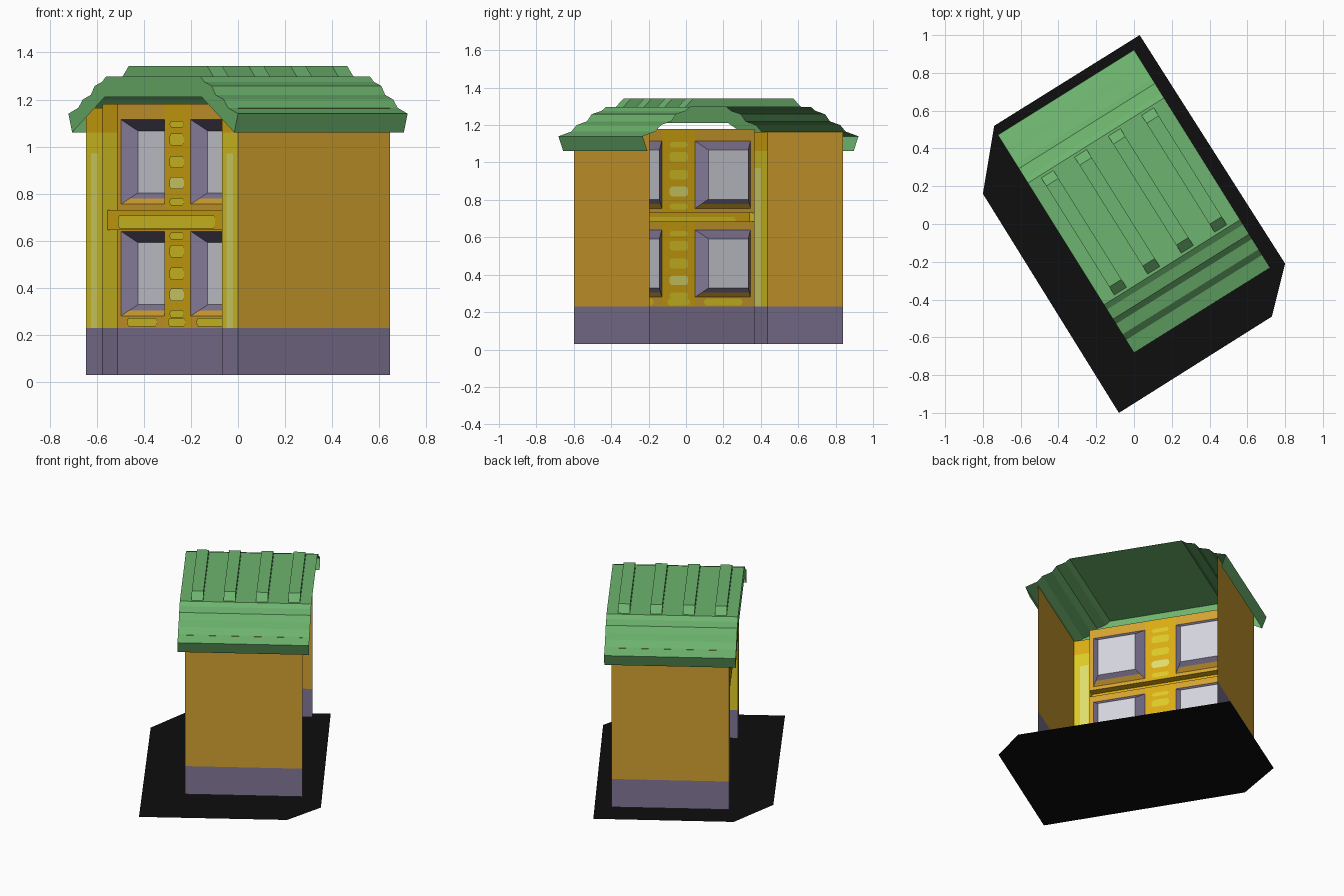
import bpy, math

if "Cube" in bpy.data.objects:
    bpy.data.objects.remove(bpy.data.objects["Cube"])

def srgb(r, g, b):
    f = lambda c: c / 12.92 if c <= 0.04045 else ((c + 0.055) / 1.055) ** 2.4
    return (f(r / 255), f(g / 255), f(b / 255), 1)

COLOURS = {"ochre": (212, 162, 48), "plum_grey": (130, 119, 150), "roof_green": (109, 180, 110),
           "gold": (218, 172, 18), "yellow": (222, 203, 38), "pale_yellow": (224, 222, 110),
           "pane_grey": (212, 212, 222), "black": (14, 14, 14)}
MATS = {}
for n, c in COLOURS.items():
    MATS[n] = bpy.data.materials.new(n)
    MATS[n].diffuse_color = srgb(*c)

# local frame: x = depth (facade at -x), y = length, turned 32 degrees
CENTRE, TURN = (0, 0.12, 0), math.radians(32)


def build(name, faces, turned=True):
    """faces: list of (points, colour name)"""
    verts, index, polys = [], {}, []
    for pts, _ in faces:
        poly = []
        for p in pts:
            k = tuple(round(c, 5) for c in p)
            if k not in index:
                index[k] = len(verts)
                verts.append(k)
            poly.append(index[k])
        polys.append(poly)
    me = bpy.data.meshes.new(name)
    me.from_pydata(verts, [], polys)
    used = sorted({c for _, c in faces})
    for c in used:
        me.materials.append(MATS[c])
    for p, (_, c) in zip(me.polygons, faces):
        p.material_index = used.index(c)
    ob = bpy.data.objects.new(name, me)
    bpy.context.collection.objects.link(ob)
    if turned:
        ob.location, ob.rotation_euler[2] = CENTRE, TURN
    return ob


def grid(place, a_breaks, z_breaks, rule, flip=False):
    """sheet of cells; place(a, z) gives a point, rule(a, z) a colour or None"""
    out = []
    for a, b in zip(a_breaks, a_breaks[1:]):
        for z, w in zip(z_breaks, z_breaks[1:]):
            c = rule((a + b) / 2, (z + w) / 2)
            if c:
                pts = [place(a, z), place(b, z), place(b, w), place(a, w)]
                out.append((pts[::-1] if flip else pts, c))
    return out


def extrude(profile, x0, x1, colour, closed=False):
    """sweep a (y, z) profile along x"""
    out = [([(x0, *p), (x0, *q), (x1, *q), (x1, *p)], colour)
           for p, q in zip(profile, profile[1:])]
    if closed:
        out += [([(x0, *p) for p in profile[::-1]], colour), ([(x1, *p) for p in profile], colour)]
    return out


def plate(x, y, z, w, h, cut):
    """thin painted patch with clipped corners, showing on both sides of a sheet"""
    o = [(-w, -h + cut), (-w + cut, -h), (w - cut, -h), (w, -h + cut),
         (w, h - cut), (w - cut, h), (-w + cut, h), (-w, h - cut)]
    return [(x, y + a, z + b) for a, b in o]


def patch(x, y, z, w, h, colour, cut=0.012):
    return [(plate(x - 0.004, y, z, w, h, cut)[::-1], colour),
            (plate(x + 0.004, y, z, w, h, cut), colour)]


D, L, COL, RX = 0.38, 0.61, 0.48, -0.303   # half depth, half length, recess edge, recess plane

# ground plate
build("ground_plate", [([(0.03, 1, 0), (-0.74, 0.52, 0), (-0.8, 0.16, 0),
                         (-0.08, -1, 0), (0.73, -0.49, 0), (0.8, -0.21, 0)], "black")], False)

# end walls, corner pillars and recess sides
wall = lambda a, z: "plum_grey" if z < 0.23 else "ochre"
for s, tag in ((-1, "near"), (1, "far")):
    build(f"end_wall_{tag}", grid(lambda a, z: (a, s * L, z), [-D, D], [0.03, 0.23, 1.163],
                                  wall, s > 0))

    def pillar(a, z):
        if z < 0.23:
            return "plum_grey"
        if z > 1.06:
            return "gold"
        return "pale_yellow" if 0.515 < a < 0.57 and z < 0.97 else "yellow"
    faces = grid(lambda a, z: (-D, s * a, z), [COL, 0.515, 0.57, L],
                 [0.03, 0.23, 0.97, 1.06, 1.163], pillar, s > 0)
    faces += grid(lambda a, z: (a, s * COL, z), [-D, RX], [0.03, 0.23, 1.06, 1.18],
                  lambda a, z: pillar(0, z), s < 0)
    build(f"corner_pillar_{tag}", faces)

# recessed facade with window openings and a slot behind the ledge
W0, W1 = 0.105, 0.455
WINDOW_Z = ((0.28, 0.64), (0.755, 1.115))


def facade(a, z):
    if z < 0.23:
        return "plum_grey"
    if 0.685 < z < 0.73 or (W0 < abs(a) < W1 and any(l < z < h for l, h in WINDOW_Z)):
        return None
    return "gold" if abs(a) < W0 else "ochre"


build("facade", grid(lambda a, z: (RX, a, z), [-COL, -W1, -W0, W0, W1, COL],
                     [0.03, 0.23, 0.28, 0.64, 0.685, 0.73, 0.755, 1.115, 1.18], facade, True))

# windows: two tapered rings and a pane
for s in (-1, 1):
    for i, (lo, hi) in enumerate(WINDOW_Z):
        mid_y, mid_z = s * (W0 + W1) / 2, (lo + hi) / 2
        rings = []
        for k in (0, 0.5, 1):
            w, h, x = 0.175 - 0.049 * k, 0.18 - 0.048 * k, RX + 0.055 * k
            rings.append([(x, mid_y + a * w, mid_z + b * h)
                          for a, b in ((1, -1), (-1, -1), (-1, 1), (1, 1))])
        faces = [(rings[2], "pane_grey")]
        for r in (0, 1):
            for j in range(4):
                n = (j + 1) % 4
                faces.append(([rings[r][j], rings[r][n], rings[r + 1][n], rings[r + 1][j]],
                              "ochre" if (j == 0 and r == 0) else "plum_grey"))
        build(f"window_{'left' if s > 0 else 'right'}_{i + 1}", faces)

# ledge between the storeys, open at the back
ledge = [(RX, 0.685), (-0.354, 0.645), (-0.354, 0.73), (RX, 0.73)]
faces = [([(p[0], COL, p[1]), (p[0], -COL, p[1]), (q[0], -COL, q[1]), (q[0], COL, q[1])], "gold")
         for p, q in zip(ledge, ledge[1:])]
faces += patch(-0.354, 0, 0.68, 0.39, 0.028, "yellow")
build("ledge", faces)

# painted ornaments on the central strip and under the windows
faces = []
for base in (0, 0.475):
    for z, h, c in ((0.29, 0.016, "yellow"), (0.37, 0.026, "pale_yellow"), (0.46, 0.026, "yellow"),
                    (0.555, 0.026, "yellow"), (0.62, 0.014, "yellow")):
        faces += patch(RX, 0, z + base, 0.058, h, c)
for y in (-0.28, 0, 0.28):
    faces += patch(RX, y, 0.254, 0.12 if y else 0.07, 0.018, "yellow")
build("painted_ornaments", faces)

# stepped roof shell with an open back, and a gable fascia on the facade side
half = [(0.65, 1.06), (0.68, 1.14), (0.60, 1.165), (0.565, 1.2),
        (0.50, 1.22), (0.47, 1.258), (0.41, 1.275), (0.38, 1.297)]
outline = [(-y, z) for y, z in half] + half[::-1]
RU = 0.425
build("roof_shell", extrude(outline, RU, -RU, "roof_green"))
inner = [(0.39, 1.21), (-0.39, 1.21)]
build("gable_fascia", [([(-RU, y, z) for y, z in outline + inner], "roof_green")])

# four raised roof ribs
rib = [(-0.365, 1.297), (-0.315, 1.342), (0.315, 1.342), (0.365, 1.297)]
for i, x in enumerate((-0.313, -0.105, 0.105, 0.313)):
    build(f"roof_rib_{i + 1}", extrude(rib, x + 0.038, x - 0.038, "roof_green", True))

for m in bpy.data.materials:
    if m.users and not m.is_grease_pencil:
        m.use_nodes = True
        m.node_tree.nodes["Principled BSDF"].inputs["Base Color"].default_value = m.diffuse_color
